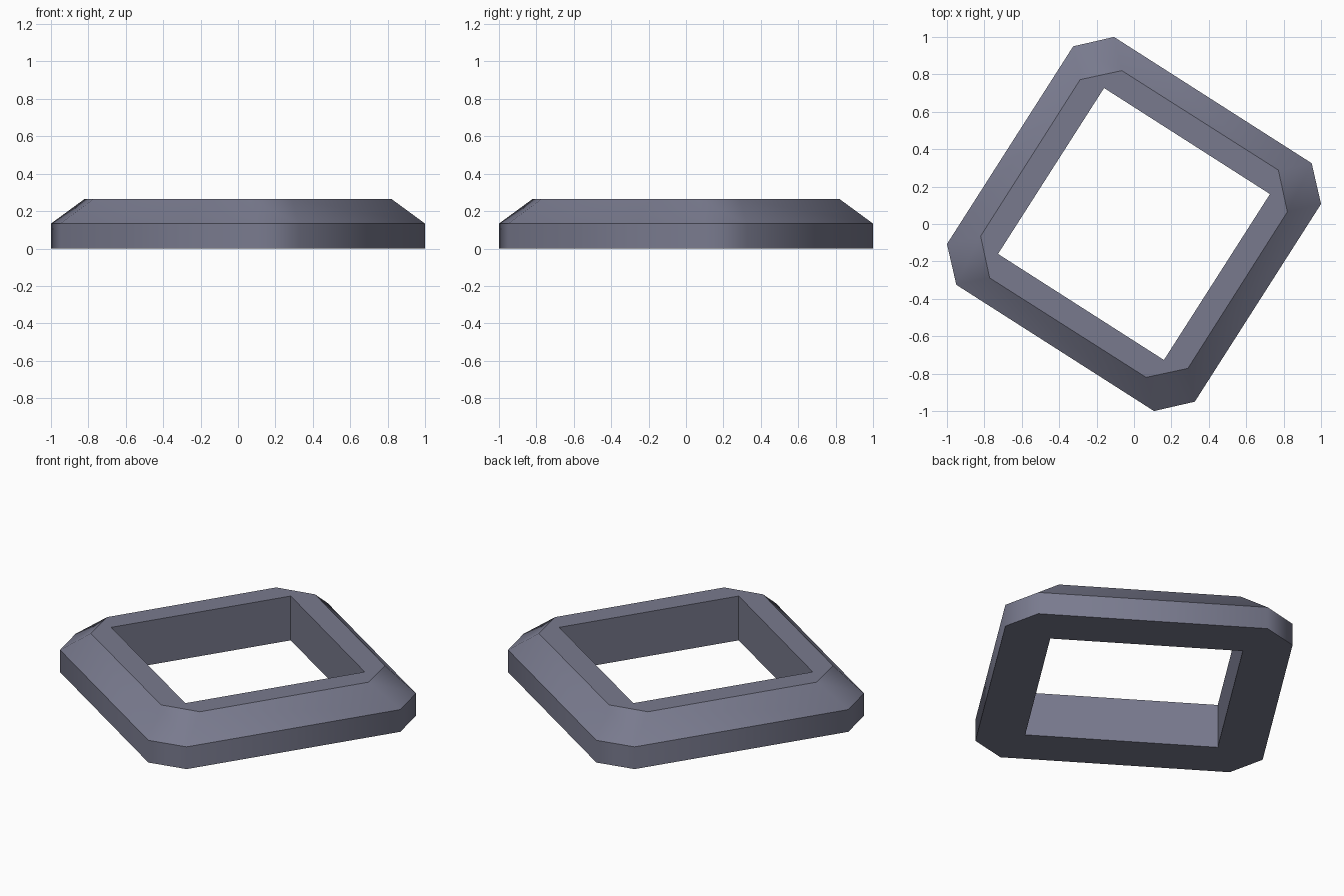
import bpy, bmesh

if "Cube" in bpy.data.objects:
    bpy.data.objects.remove(bpy.data.objects["Cube"])

# Each ring is a few seed points repeated by quarter turns
def ring(bm, seeds, z):
    out = []
    for k in range(4):
        for x, y in seeds:
            for _ in range(k):
                x, y = y, -x
            out.append(bm.verts.new((x, y, z)))
    return out

def wall(bm, a, b):
    n = len(a)
    for i in range(n):
        j = (i + 1) % n
        bm.faces.new((a[i], a[j], b[j], b[i]))

def cap(bm, outer, inner):
    # outer octagon to inner square: a quad per side, a triangle per corner
    for k in range(4):
        o0, o1, o2 = (outer[(2 * k + i) % 8] for i in range(3))
        i0, i1 = inner[k], inner[(k + 1) % 4]
        bm.faces.new((o0, o1, i0))
        bm.faces.new((o1, o2, i1, i0))

H, M = 0.265, 0.133
rim = [(-0.325, 0.95), (-0.107, 1.0)]
crest = [(-0.288, 0.772), (-0.065, 0.82)]
hole = [(-0.16, 0.727)]

# Square frame with cut corners and sloped upper edge
bm = bmesh.new()
base, mid, top = ring(bm, rim, 0), ring(bm, rim, M), ring(bm, crest, H)
hole_low, hole_top = ring(bm, hole, 0), ring(bm, hole, H)
wall(bm, base, mid)
wall(bm, mid, top)
wall(bm, hole_low, hole_top)
cap(bm, top, hole_top)
cap(bm, base, hole_low)
bmesh.ops.recalc_face_normals(bm, faces=bm.faces)

# Smooth around the outside, crisp along the rings and inside the hole
for f in bm.faces:
    f.smooth = True
inner = set(hole_low + hole_top)
for e in bm.edges:
    level = abs(e.verts[0].co.z - e.verts[1].co.z) < 1e-5
    e.smooth = not (level or all(v in inner for v in e.verts))

mesh = bpy.data.meshes.new("square_frame")
bm.to_mesh(mesh)
bm.free()
mat = bpy.data.materials.new("slate grey")
mat.diffuse_color = (0.19, 0.195, 0.27, 1)
mat.use_nodes = True
mat.node_tree.nodes["Principled BSDF"].inputs["Base Color"].default_value = mat.diffuse_color
mesh.materials.append(mat)
bpy.context.collection.objects.link(bpy.data.objects.new("square_frame", mesh))
